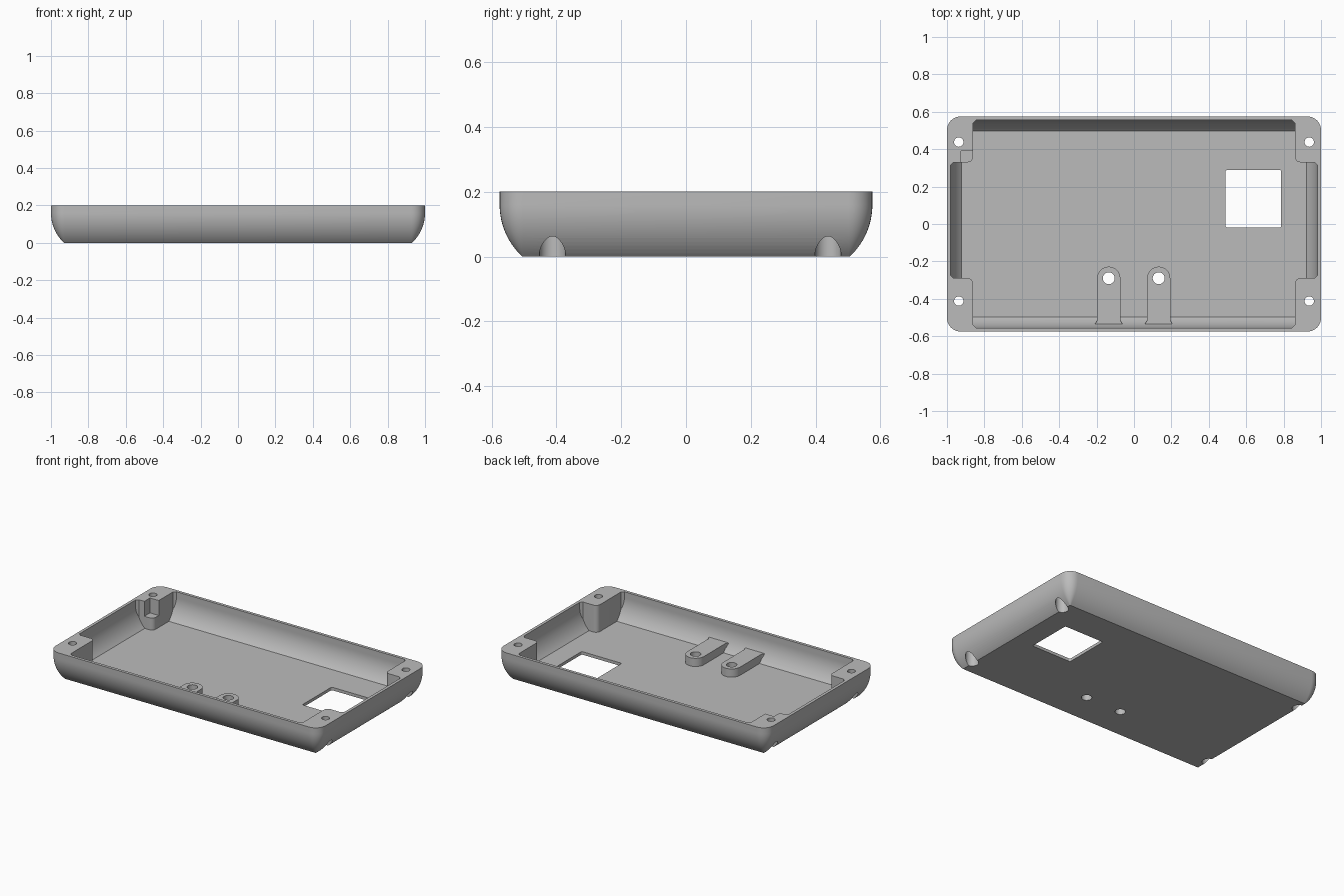
import bpy, bmesh
from math import sin, cos, pi, sqrt, radians

cube = bpy.data.objects.get("Cube")
if cube:
    bpy.data.objects.remove(cube, do_unlink=True)

HX, HY, H = 1.0, 0.575, 0.2     # half sizes and height
WALL, FLOOR = 0.02, 0.02
ARC_Z, ARC_R = 0.16, 0.218      # belly curve of the side walls

grey = bpy.data.materials.new("plain grey")
grey.use_nodes = True
grey.diffuse_color = (0.5, 0.5, 0.5, 1)
grey.node_tree.nodes["Principled BSDF"].inputs["Base Color"].default_value = grey.diffuse_color


def loft(name, rings):
    """Closed solid through rings given as (outline, z)."""
    bm = bmesh.new()
    rows = [[bm.verts.new((x, y, z)) for x, y in pts] for pts, z in rings]
    n = len(rows[0])
    for a, b in zip(rows, rows[1:]):
        for i in range(n):
            j = (i + 1) % n
            bm.faces.new((a[i], a[j], b[j], b[i]))
    bm.faces.new(rows[0][::-1])
    bm.faces.new(rows[-1])
    bmesh.ops.recalc_face_normals(bm, faces=bm.faces)
    mesh = bpy.data.meshes.new(name)
    bm.to_mesh(mesh)
    bm.free()
    mesh.materials.append(grey)
    obj = bpy.data.objects.new(name, mesh)
    bpy.context.collection.objects.link(obj)
    return obj


def prism(name, pts, z0, z1):
    return loft(name, [(pts, z0), (pts, z1)])


def arc(cx, cy, r, start, end, steps):
    angles = [radians(start + (end - start) * i / steps) for i in range(steps + 1)]
    return [(cx + r * cos(a), cy + r * sin(a)) for a in angles]


def rounded_rect(x0, x1, y0, y1, r, steps=8):
    return (arc(x1 - r, y1 - r, r, 0, 90, steps) + arc(x0 + r, y1 - r, r, 90, 180, steps)
            + arc(x0 + r, y0 + r, r, 180, 270, steps) + arc(x1 - r, y0 + r, r, 270, 360, steps))


def cylinder(name, x, y, r, z0, z1):
    return prism(name, arc(x, y, r, 0, 352.5, 47), z0, z1)


def combine(target, tool, operation="DIFFERENCE"):
    mod = target.modifiers.new("cut", "BOOLEAN")
    mod.operation, mod.solver, mod.object = operation, "EXACT", tool
    bpy.context.view_layer.objects.active = target
    bpy.ops.object.modifier_apply(modifier=mod.name)
    bpy.data.objects.remove(tool, do_unlink=True)


def tray_solid(name, wall, bottom, top):
    """Rounded box whose sides curve in towards the bottom, shrunk by wall."""
    radius, rings = ARC_R - wall, []
    for i in range(15):
        drop = (ARC_Z - bottom) * (1 - i / 14)
        inset = wall + radius - sqrt(radius ** 2 - drop ** 2)
        outline = rounded_rect(inset - HX, HX - inset, inset - HY, HY - inset,
                               max(0.073 - inset, 0.002))
        rings.append((outline, ARC_Z - drop))
    rings.append((rings[-1][0], top))
    return loft(name, rings)


# outer shell and the hollow to take out of it
shell = tray_solid("enclosure_tray", 0, 0, H)
hollow = tray_solid("hollow", WALL, FLOOR, H + 0.05)

# corner posts stay solid, with a rounded inner corner and small flares at the walls
PX, R, FLARE = 0.86, 0.03, 0.015
for sx in (-1, 1):
    for sy, py in ((1, 0.33), (-1, 0.29)):
        wx, wy = HX - WALL, HY - WALL
        pts = [(1.1, py - FLARE), (wx, py - FLARE), (wx - FLARE, py)]
        pts += arc(PX + R, py + R, R, 270, 180, 8)
        pts += [(PX, wy - FLARE), (PX - FLARE, wy), (PX - FLARE, 0.7), (1.1, 0.7)]
        combine(hollow, prism("post", [(sx * x, sy * y) for x, y in pts], -0.1, 0.4))

# two screw bosses growing out of the front wall
BOSSES, BOSS_Y, BOSS_R = (-0.135, 0.132), -0.29, 0.062
for bx in BOSSES:
    pts = arc(bx, BOSS_Y, BOSS_R, 0, 180, 20)
    pts += [(bx - BOSS_R, -0.515), (bx - 0.075, -0.538), (bx - 0.075, -0.7),
            (bx + 0.075, -0.7), (bx + 0.075, -0.538), (bx + BOSS_R, -0.515)]
    combine(hollow, prism("boss", pts, -0.1, 0.075))

# notch in the back right post
combine(hollow, prism("notch", [(-0.925, 0.3), (-0.84, 0.3), (-0.84, 0.39), (-0.925, 0.39)],
                      0.1, 0.24), "UNION")
combine(shell, hollow)

# corner screw holes with wide recesses underneath
for sx in (-0.937, 0.937):
    for y in (0.438, -0.412):
        combine(shell, cylinder("screw_hole", sx, y, 0.025, -0.1, 0.4))
        combine(shell, cylinder("screw_recess", sx, y, 0.04, -0.1, 0.1))

# boss holes and the window in the floor
for bx in BOSSES:
    combine(shell, cylinder("boss_hole", bx, BOSS_Y, 0.032, -0.1, 0.4))
combine(shell, prism("window", rounded_rect(0.49, 0.787, -0.02, 0.29, 0.01, 4), -0.1, 0.1))

bpy.ops.object.select_all(action="DESELECT")
shell.select_set(True)
bpy.context.view_layer.objects.active = shell
bpy.ops.object.shade_smooth_by_angle(angle=radians(30))
